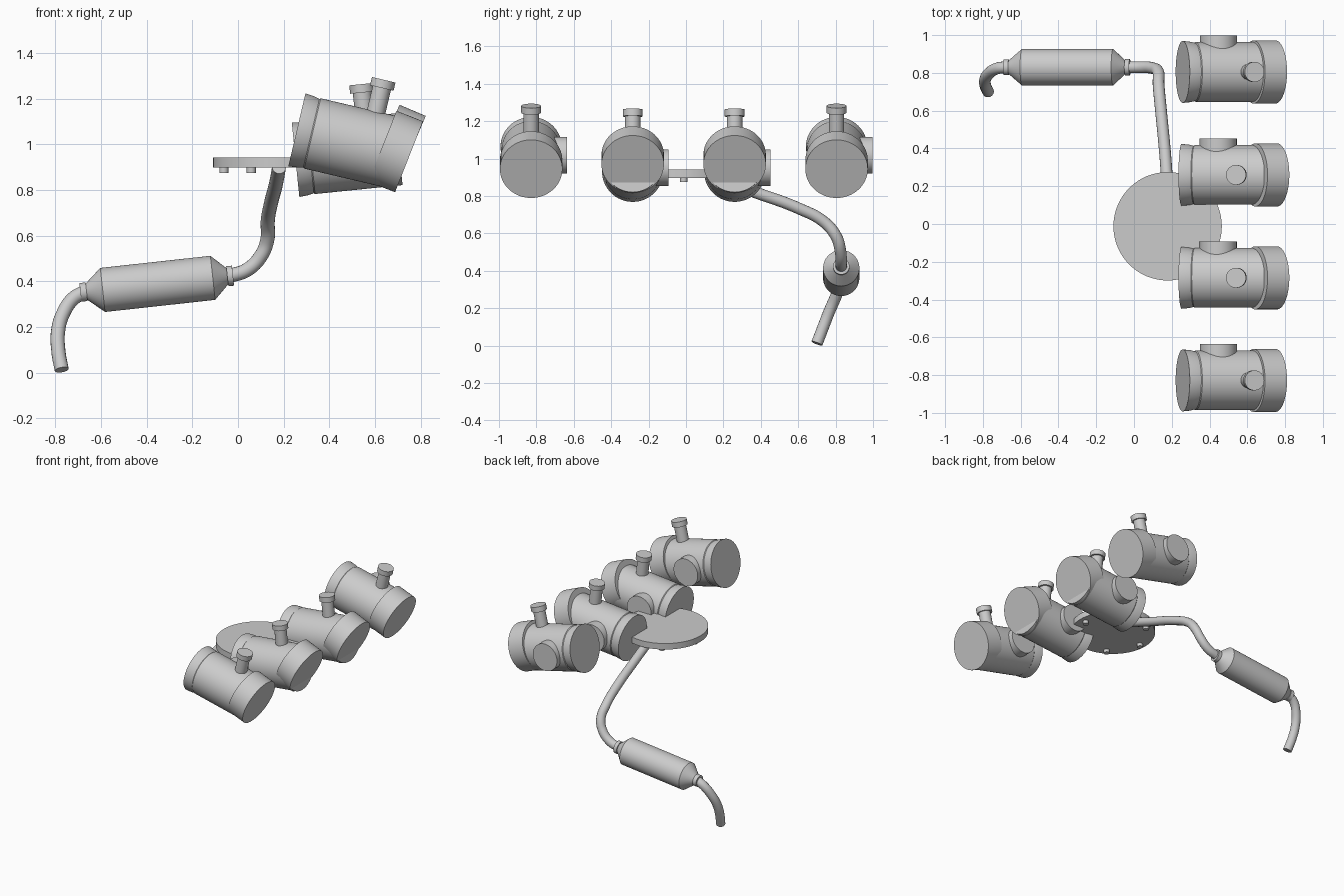
import bpy
import math
from mathutils import Vector, Matrix

cube = bpy.data.objects.get("Cube")
if cube:
    bpy.data.objects.remove(cube)

metal = bpy.data.materials.new("light grey metal")
metal.use_nodes = True
COLOR = (0.6, 0.6, 0.6, 1)
metal.diffuse_color = COLOR
metal.node_tree.nodes["Principled BSDF"].inputs["Base Color"].default_value = COLOR


def finish(obj):
    """Assign the material and shade smooth with sharp edges kept."""
    obj.data.materials.clear()
    obj.data.materials.append(metal)
    bpy.ops.object.select_all(action="DESELECT")
    obj.select_set(True)
    bpy.context.view_layer.objects.active = obj
    bpy.ops.object.shade_smooth_by_angle(angle=math.radians(30))
    return obj


def turned(name, origin, axis, profile, sides=48):
    """Closed solid of revolution; profile is (distance along axis, radius)."""
    rot = Vector(axis).to_track_quat("Z", "Y").to_matrix().to_4x4()
    place = Matrix.Translation(origin) @ rot
    verts, faces = [], []
    for dist, radius in profile:
        for i in range(sides):
            a = math.tau * i / sides
            verts.append(place @ Vector((radius * math.cos(a), radius * math.sin(a), dist)))
    for r in range(len(profile) - 1):
        for i in range(sides):
            j = (i + 1) % sides
            faces.append((r * sides + i, r * sides + j, (r + 1) * sides + j, (r + 1) * sides + i))
    faces.append(tuple(reversed(range(sides))))
    last = (len(profile) - 1) * sides
    faces.append(tuple(range(last, last + sides)))
    mesh = bpy.data.meshes.new(name)
    mesh.from_pydata(verts, [], faces)
    obj = bpy.data.objects.new(name, mesh)
    bpy.context.collection.objects.link(obj)
    return finish(obj)


def pipe(name, points, radius):
    """Round tube through smooth path points, turned into a mesh."""
    curve = bpy.data.curves.new(name, "CURVE")
    curve.dimensions = "3D"
    curve.bevel_depth = radius
    curve.bevel_resolution = 6
    curve.use_fill_caps = True
    curve.resolution_u = 8
    spline = curve.splines.new("BEZIER")
    spline.bezier_points.add(len(points) - 1)
    for bp, co in zip(spline.bezier_points, points):
        bp.co = co
        bp.handle_left_type = bp.handle_right_type = "AUTO"
    obj = bpy.data.objects.new(name, curve)
    bpy.context.collection.objects.link(obj)
    bpy.ops.object.select_all(action="DESELECT")
    obj.select_set(True)
    bpy.context.view_layer.objects.active = obj
    bpy.ops.object.convert(target="MESH")
    return finish(bpy.context.view_layer.objects.active)


def direction(degrees):
    a = math.radians(degrees)
    return Vector((math.cos(a), 0, math.sin(a)))


def canister(label, y, start, tilt, band_end, band_tilt):
    """Drum with flared end, tilted front band, top spout and side port."""
    origin = Vector((start[0], y, start[1]))
    along, up = direction(tilt), direction(tilt + 90)
    turned(label + "_drum", origin, along,
           [(0, 0.164), (0.04, 0.16), (0.065, 0.154), (0.07, 0.158), (0.455, 0.158)], 64)
    # front band
    turned(label + "_band", Vector((band_end[0], y, band_end[1])), direction(band_tilt),
           [(-0.125, 0.167), (0, 0.167)], 64)
    # spout with cap
    turned(label + "_spout", origin + along * 0.32, up,
           [(0.1, 0.041), (0.263, 0.041), (0.263, 0.053), (0.3, 0.053)], 32)
    # side port
    turned(label + "_side_port", origin + along * 0.195, (0, 1, 0),
           [(0.08, 0.098), (0.192, 0.098)])


# Row of four canisters
for label, y, outer in (("front", -0.828, True), ("front_middle", -0.285, False),
                        ("rear_middle", 0.26, False), ("rear", 0.805, True)):
    if outer:
        canister(label, y, (0.258, 1.063), -13.2, (0.749, 0.945), -21.5)
    else:
        canister(label, y, (0.252, 0.932), 5.8, (0.757, 0.97), -23)

# Round plate with bolts beneath
hub = Vector((0.178, -0.012, 0))
turned("round_plate", hub, (0, 0, 1), [(0.897, 0.287), (0.941, 0.287)], 64)
for k in range(6):
    a = math.tau * k / 6
    spot = hub + Vector((math.cos(a), math.sin(a), 0)) * 0.24
    turned("plate_bolt", spot, (0, 0, 1), [(0.874, 0.02), (0.9, 0.02)], 16)

# Exhaust line
pipe("upper_pipe", [(0.18, 0.16, 0.9), (0.165, 0.37, 0.82), (0.143, 0.6, 0.735),
                    (0.13, 0.74, 0.66), (0.128, 0.805, 0.58), (0.1, 0.825, 0.51),
                    (0.04, 0.83, 0.45), (-0.04, 0.83, 0.422)], 0.031)
turned("silencer", (-0.69, 0.83, 0.351), (1, 0, 0.11),
       [(0, 0.041), (0.027, 0.041), (0.027, 0.036), (0.098, 0.097), (0.583, 0.097),
        (0.647, 0.036), (0.647, 0.044), (0.672, 0.044)])
pipe("tail_pipe", [(-0.67, 0.83, 0.353), (-0.72, 0.825, 0.325), (-0.765, 0.8, 0.26),
                   (-0.788, 0.765, 0.18), (-0.786, 0.73, 0.09), (-0.772, 0.7, 0.012)], 0.031)
